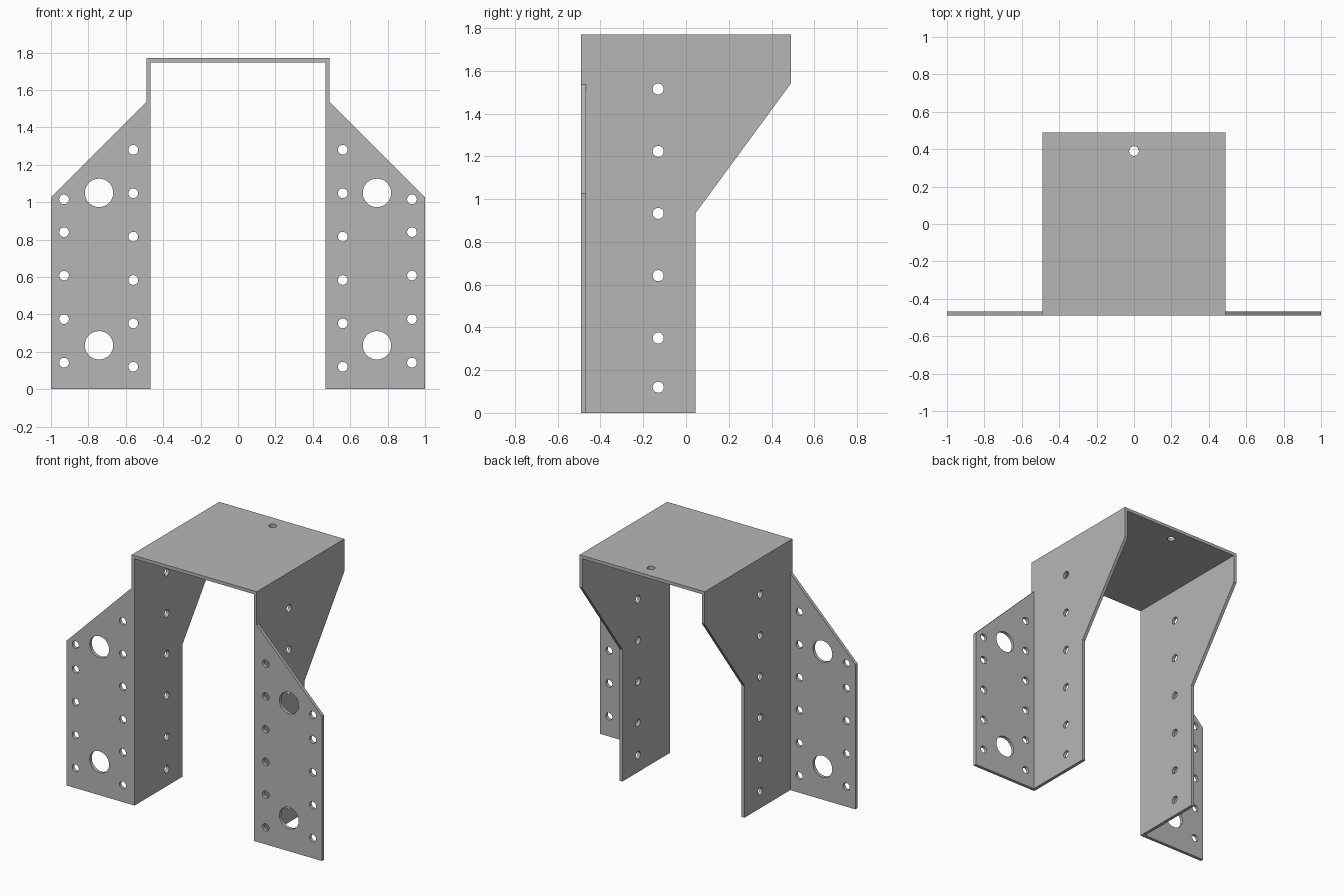
import bpy, bmesh, math
from mathutils import Matrix, Vector

cube = bpy.data.objects.get("Cube")
if cube:
    bpy.data.objects.remove(cube, do_unlink=True)

T = 0.023      # sheet thickness
HALF = 0.49    # half width and half depth of the saddle
TOP = 1.77     # overall height
NAIL = 0.026   # nail hole radius
BOLT = 0.076   # bolt hole radius

steel = bpy.data.materials.new("grey steel")
steel.use_nodes = True
grey = (0.47, 0.47, 0.47, 1)
steel.diffuse_color = grey
steel.node_tree.nodes["Principled BSDF"].inputs["Base Color"].default_value = grey


def add_loop(curve, points):
    spline = curve.splines.new('POLY')
    spline.points.add(len(points) - 1)
    for p, (u, v) in zip(spline.points, points):
        p.co = (u, v, 0, 1)
    spline.use_cyclic_u = True


def circle(u, v, r):
    n = 32 if r > 0.05 else 20
    return [(u + r * math.cos(2 * math.pi * i / n),
             v + r * math.sin(2 * math.pi * i / n)) for i in range(n)]


def sheet(name, outline, holes, u_axis, v_axis, centre):
    """Flat sheet cut from an outline with round holes, laid on two axes."""
    curve = bpy.data.curves.new(name + "_profile", 'CURVE')
    curve.dimensions = '2D'
    curve.fill_mode = 'BOTH'
    curve.extrude = T / 2
    add_loop(curve, outline)
    for hole in holes:
        add_loop(curve, circle(*hole))
    helper = bpy.data.objects.new(name + "_profile", curve)
    bpy.context.collection.objects.link(helper)
    graph = bpy.context.evaluated_depsgraph_get()
    mesh = bpy.data.meshes.new_from_object(helper.evaluated_get(graph))
    bpy.data.objects.remove(helper, do_unlink=True)
    bpy.data.curves.remove(curve)

    u, v = Vector(u_axis), Vector(v_axis)
    basis = Matrix((u, v, u.cross(v))).transposed().to_4x4()
    bm = bmesh.new()
    bm.from_mesh(mesh)
    bmesh.ops.remove_doubles(bm, verts=bm.verts, dist=1e-5)
    bmesh.ops.transform(bm, matrix=Matrix.Translation(centre) @ basis, verts=bm.verts)
    bmesh.ops.recalc_face_normals(bm, faces=bm.faces)
    for f in bm.faces:
        f.smooth = False
        f.material_index = 0
    bm.to_mesh(mesh)
    bm.free()
    mesh.name = name
    mesh.materials.clear()
    mesh.materials.append(steel)
    obj = bpy.data.objects.new(name, mesh)
    bpy.context.collection.objects.link(obj)
    return obj


X, Y, Z = (1, 0, 0), (0, 1, 0), (0, 0, 1)

# Top plate with one hole near the back
sheet("top_plate",
      [(-HALF, -HALF), (HALF, -HALF), (HALF, HALF), (-HALF, HALF)],
      [(0, 0.39, NAIL)], X, Y, (0, 0, TOP - T / 2))

# Side plates: narrow legs widening to the full depth at the top
side_outline = [(-HALF, 0), (0.045, 0), (0.045, 0.935), (HALF, 1.54),
                (HALF, TOP - T), (-HALF, TOP - T)]
side_holes = [(-0.13, z, NAIL) for z in (0.12, 0.35, 0.642, 0.933, 1.223, 1.515)]

# Front flanges: outer edge lower than the inner one
flange_outline = [(HALF, 0), (1, 0), (1, 1.025), (HALF, 1.535)]
flange_holes = [(0.56, 0.12 + 0.232 * i, NAIL) for i in range(6)]
flange_holes += [(0.93, z, NAIL) for z in (0.142, 0.375, 0.608, 0.84, 1.015)]
flange_holes += [(0.743, z, BOLT) for z in (0.235, 1.05)]

for label, s in (("left", 1), ("right", -1)):
    sheet(label + "_side_plate", side_outline, side_holes,
          Y, Z, (s * (HALF - T / 2), 0, 0))
    sheet(label + "_front_flange",
          [(s * u, v) for u, v in flange_outline],
          [(s * u, v, r) for u, v, r in flange_holes],
          X, Z, (0, -HALF + T / 2, 0))
